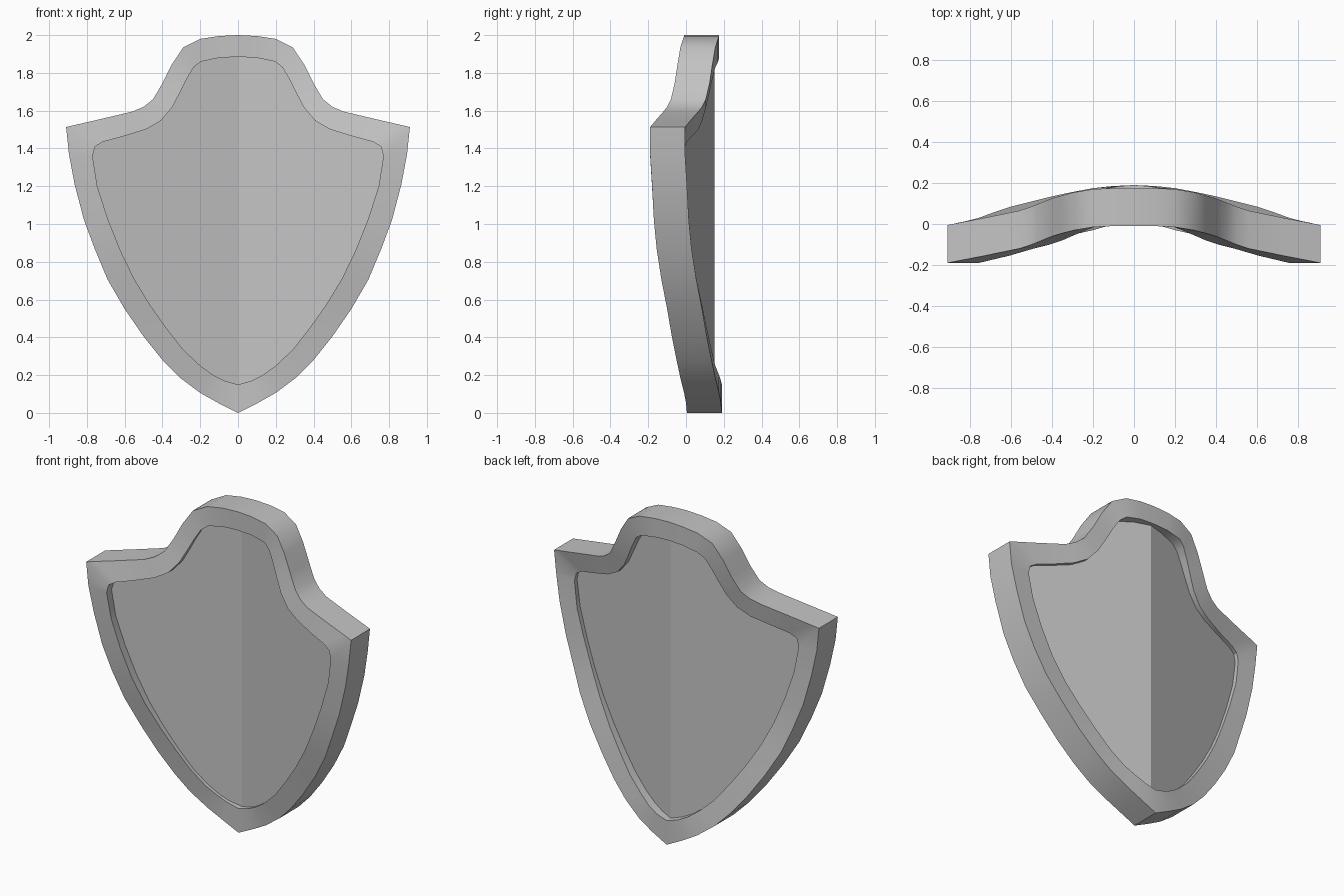
import bpy
import bmesh

default_cube = bpy.data.objects.get("Cube")
if default_cube:
    bpy.data.objects.remove(default_cube, do_unlink=True)

RIM_DEPTH = 0.185      # rim thickness from front to back
PANEL_FRONT = 0.04     # panel fold line, front and back
PANEL_BACK = 0.15
PANEL_SLOPE = 0.235    # how fast each panel half sweeps forward

# Half outline from top centre to bottom tip:
# outer x, outer z, front y, inner x, inner z
HALF_OUTLINE = [
    (0, 2, -.01, 0, 1.885),
    (.1, 1.995, -.01, .1, 1.88),
    (.2, 1.98, -.015, .195, 1.86),
    (.29, 1.935, -.03, .235, 1.83),
    (.35, 1.845, -.045, .27, 1.77),
    (.4, 1.745, -.06, .305, 1.7),
    (.45, 1.66, -.08, .35, 1.615),
    (.5, 1.62, -.1, .41, 1.545),
    (.56, 1.595, -.12, .49, 1.5),
    (.73, 1.555, -.155, .61, 1.463),
    (.86, 1.525, -.18, .715, 1.435),
    (.91, 1.513, -.19, .757, 1.41),
    (.895, 1.37, -.19, .77, 1.36),
    (.865, 1.21, -.18, .745, 1.2),
    (.815, 1.02, -.17, .69, 1.03),
    (.757, .865, -.155, .625, .865),
    (.69, .705, -.13, .55, .71),
    (.6, .55, -.1, .465, .57),
    (.5, .405, -.075, .38, .45),
    (.4, .28, -.05, .29, .335),
    (.307, .186, -.03, .2, .25),
    (.2, .106, -.01, .13, .2),
    (.106, .053, 0, .07, .17),
    (0, 0, .005, 0, .15),
]


def make_material(name, value):
    material = bpy.data.materials.new(name)
    material.use_nodes = True
    colour = (value, value, value, 1)
    material.diffuse_color = colour
    shader = material.node_tree.nodes["Principled BSDF"]
    shader.inputs["Base Color"].default_value = colour
    return material


def finish(bm, name, material):
    mesh = bpy.data.meshes.new(name)
    bm.to_mesh(mesh)
    bm.free()
    mesh.materials.append(material)
    obj = bpy.data.objects.new(name, mesh)
    bpy.context.collection.objects.link(obj)
    return obj


def full_ring(half):
    """Close a half outline by mirroring all points off the centre line."""
    mirrored = [(-x, y, z) for x, y, z in reversed(half[1:-1])]
    return half + mirrored


def build_rim(material):
    outer = [(x, y, z) for x, z, y, _, _ in HALF_OUTLINE]
    inner = [(x, y, z) for _, _, y, x, z in HALF_OUTLINE]
    bm = bmesh.new()

    def loop(half, shift):
        return [bm.verts.new((x, y + shift, z)) for x, y, z in full_ring(half)]

    # Four loops make a rectangular section swept round the outline
    loops = [loop(outer, 0), loop(inner, 0),
             loop(inner, RIM_DEPTH), loop(outer, RIM_DEPTH)]
    for k, first in enumerate(loops):
        second = loops[(k + 1) % len(loops)]
        for i in range(len(first)):
            j = (i + 1) % len(first)
            bm.faces.new((first[i], first[j], second[j], second[i]))
    bmesh.ops.recalc_face_normals(bm, faces=bm.faces)
    return finish(bm, "shield_rim", material)


def build_panel(name, fold_y, faces_back, material):
    half = [(x, fold_y - PANEL_SLOPE * x, z) for _, _, _, x, z in HALF_OUTLINE]
    bm = bmesh.new()
    ring = [bm.verts.new(p) for p in full_ring(half)]
    tip = len(half) - 1
    # Two flat halves meet along the central fold
    for side in (ring[:tip + 1], ring[tip:] + ring[:1]):
        bm.faces.new(side if faces_back else side[::-1])
    return finish(bm, name, material)


grey = make_material("plain_grey", 0.55)
rim = build_rim(grey)
build_panel("front_panel", PANEL_FRONT, False, grey)
build_panel("back_panel", PANEL_BACK, True, grey)

# Smooth the curved rim while keeping its corners crisp
bpy.ops.object.select_all(action='DESELECT')
rim.select_set(True)
bpy.context.view_layer.objects.active = rim
bpy.ops.object.shade_smooth_by_angle(angle=0.6)
